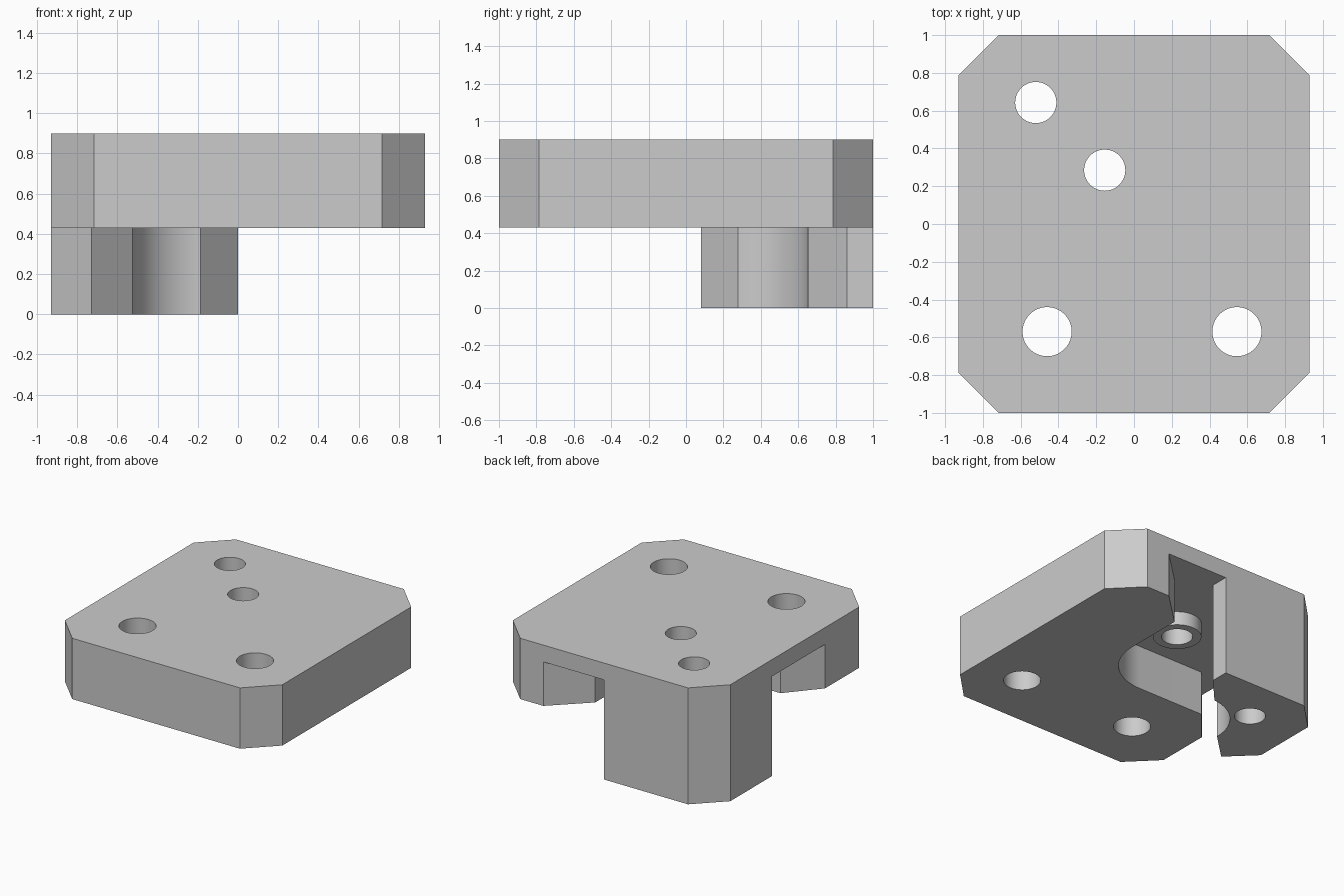
import bpy
import bmesh
from math import cos, sin, radians

if "Cube" in bpy.data.objects:
    bpy.data.objects.remove(bpy.data.objects["Cube"], do_unlink=True)

W, D, H = 0.93, 1.0, 0.9           # half width, half depth, full height
UNDERSIDE, ROOF = 0.43, 0.77       # plate underside, channel roof
CX, CY = -0.155, 0.285             # boss centre

grey = bpy.data.materials.new("light grey")
grey.use_nodes = True
colour = (0.6, 0.6, 0.6, 1)
grey.diffuse_color = colour
grey.node_tree.nodes["Principled BSDF"].inputs["Base Color"].default_value = colour


def arc(x, y, r, start, end, steps):
    """Points along a circular arc, angles in degrees."""
    angles = [radians(start + (end - start) * i / steps) for i in range(steps + 1)]
    return [(x + r * cos(a), y + r * sin(a)) for a in angles]


def prism(name, outline, z0, z1):
    """Solid made by extruding a flat outline from z0 to z1."""
    bm = bmesh.new()
    face = bm.faces.new([bm.verts.new((x, y, z0)) for x, y in outline])
    top = bmesh.ops.extrude_face_region(bm, geom=[face])["geom"]
    bmesh.ops.translate(bm, vec=(0, 0, z1 - z0),
                        verts=[v for v in top if isinstance(v, bmesh.types.BMVert)])
    bmesh.ops.recalc_face_normals(bm, faces=bm.faces)
    mesh = bpy.data.meshes.new(name)
    bm.to_mesh(mesh)
    bm.free()
    mesh.materials.append(grey)
    obj = bpy.data.objects.new(name, mesh)
    bpy.context.collection.objects.link(obj)
    return obj


def cylinder(name, x, y, r, z0, z1):
    return prism(name, arc(x, y, r, 0, 360, 64)[:-1], z0, z1)


def combine(body, tool, operation):
    """Apply a boolean and remove the tool solid."""
    tool.hide_render = True
    mod = body.modifiers.new(operation, "BOOLEAN")
    mod.operation, mod.solver, mod.object = operation, "EXACT", tool
    bpy.context.view_layer.objects.active = body
    bpy.ops.object.modifier_apply(modifier=mod.name)
    bpy.data.objects.remove(tool, do_unlink=True)


# Block with chamfered corners
c = 0.213
quarter = [(W, D - c), (W - c, D)]
half = quarter + [(-x, y) for x, y in reversed(quarter)]
block = prism("mounting_block", half + [(-x, -y) for x, y in half], 0, H)

# Clear everything below the plate except the corner post
clearance = [(0.12, 2), (0.12, 0.03), (-2, 0.03), (-2, -2), (2, -2), (2, 2)]
combine(block, prism("clearance_cutter", clearance, -0.2, UNDERSIDE), "DIFFERENCE")

# Flared channel that wraps around the corner post
post_side = [(0, 1.2), (0, 0.86)] + arc(CX, CY, 0.37, 95, 181, 24)
post_side += [(-0.73, 0.08), (-W, 0.275), (-1.2, 0.275)]
plate_side = [(-1.2, -0.37), (-W, -0.37), (-0.72, -0.125)]
plate_side += arc(CX, CY, 0.41, -90, 0, 24) + [(0.255, 0.745), (0.52, 1), (0.52, 1.2)]
combine(block, prism("channel_cutter", post_side + plate_side, -0.2, ROOF), "DIFFERENCE")

# Round boss hanging from the channel roof
combine(block, cylinder("boss", CX, CY, 0.17, 0.665, 0.82), "UNION")

# Through holes: post, boss, and two in the front of the plate
for x, y, r in [(-0.52, 0.643, 0.109), (CX, CY, 0.109),
                (-0.46, -0.57, 0.13), (0.545, -0.57, 0.13)]:
    combine(block, cylinder("hole_cutter", x, y, r, -0.2, 1.2), "DIFFERENCE")

# Smooth the curved walls, keep the edges crisp
bpy.ops.object.select_all(action="DESELECT")
block.select_set(True)
bpy.context.view_layer.objects.active = block
bpy.ops.object.shade_smooth_by_angle(angle=radians(30))
